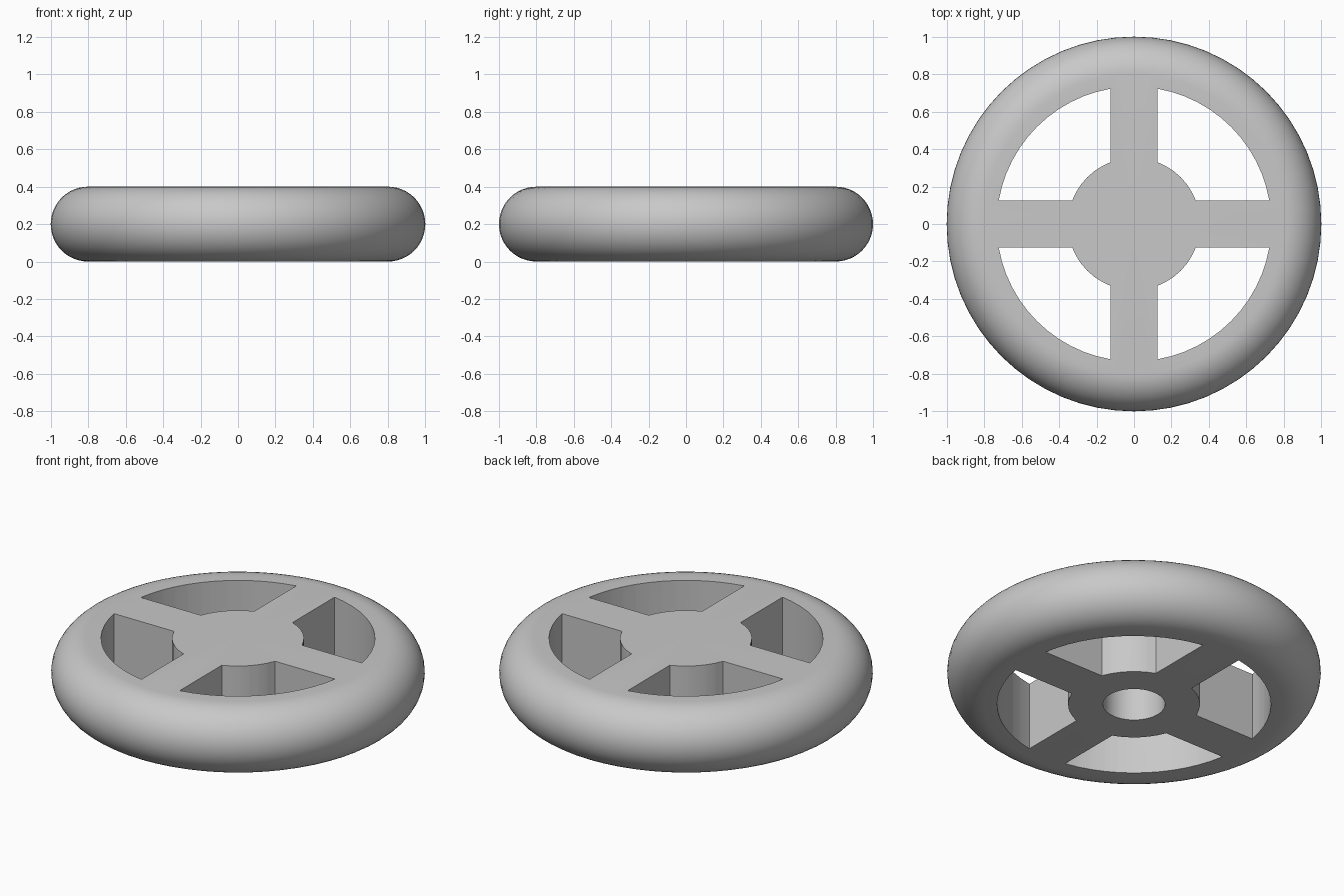
import bpy
import bmesh
from math import sin, cos, pi, asin

if "Cube" in bpy.data.objects:
    bpy.data.objects.remove(bpy.data.objects["Cube"], do_unlink=True)

HEIGHT = 0.4
TUBE = HEIGHT / 2
RIM_INNER = 0.733
HUB = 0.353
SPOKE_HALF = 0.125
BORE, BORE_DEPTH = 0.166, 0.3
SEGMENTS = 64

grey = bpy.data.materials.new("light_grey")
grey.use_nodes = True
colour = (0.58, 0.58, 0.58, 1)
grey.diffuse_color = colour
grey.node_tree.nodes["Principled BSDF"].inputs["Base Color"].default_value = colour


def add_object(name, bm):
    bmesh.ops.recalc_face_normals(bm, faces=bm.faces)
    mesh = bpy.data.meshes.new(name)
    bm.to_mesh(mesh)
    bm.free()
    mesh.materials.append(grey)
    obj = bpy.data.objects.new(name, mesh)
    bpy.context.collection.objects.link(obj)
    return obj


def lathe(name, profile):
    """Spin an (r, z) profile about the z axis."""
    bm = bmesh.new()
    verts = [bm.verts.new((r, 0, z)) for r, z in profile]
    edges = [bm.edges.new(pair) for pair in zip(verts, verts[1:])]
    bmesh.ops.spin(bm, geom=verts + edges, cent=(0, 0, 0), axis=(0, 0, 1),
                   angle=2 * pi, steps=SEGMENTS, use_merge=True)
    bmesh.ops.remove_doubles(bm, verts=bm.verts, dist=0.0001)
    return add_object(name, bm)


def arc(radius, turn):
    """Points on a quarter arc, kept clear of the spokes on both sides."""
    edge = asin(SPOKE_HALF / radius)
    steps = 12 if radius > 0.5 else 6
    angles = [edge + (pi / 2 - 2 * edge) * i / steps for i in range(steps + 1)]
    return [(radius * cos(a + turn), radius * sin(a + turn)) for a in angles]


# Wheel body: rounded tyre, flat sides and a blind axle bore underneath
tyre = [(1 - TUBE + TUBE * cos(a), TUBE + TUBE * sin(a))
        for a in (-pi / 2 + pi * i / 24 for i in range(25))]
bore = [(0, BORE_DEPTH), (BORE, BORE_DEPTH), (BORE, 0)]
wheel = lathe("wheel", bore + tyre + [(0, HEIGHT)])

# Four openings that leave the hub and the cross of spokes
bm = bmesh.new()
for quarter in range(4):
    turn = quarter * pi / 2
    outline = arc(RIM_INNER, turn) + arc(HUB, turn)[::-1]
    face = bm.faces.new([bm.verts.new((x, y, -0.1)) for x, y in outline])
    extruded = bmesh.ops.extrude_face_region(bm, geom=[face])["geom"]
    top = [v for v in extruded if isinstance(v, bmesh.types.BMVert)]
    bmesh.ops.translate(bm, verts=top, vec=(0, 0, HEIGHT + 0.2))
cutter = add_object("opening_cutter", bm)
cutter.hide_render = True

# Cut the openings, then smooth the tyre and keep the corners sharp
cut = wheel.modifiers.new("openings", "BOOLEAN")
cut.operation = "DIFFERENCE"
cut.solver = "EXACT"
cut.object = cutter
bpy.ops.object.select_all(action="DESELECT")
wheel.select_set(True)
bpy.context.view_layer.objects.active = wheel
bpy.ops.object.modifier_apply(modifier=cut.name)
bpy.data.objects.remove(cutter, do_unlink=True)
bpy.ops.object.shade_smooth_by_angle(angle=pi / 6)
